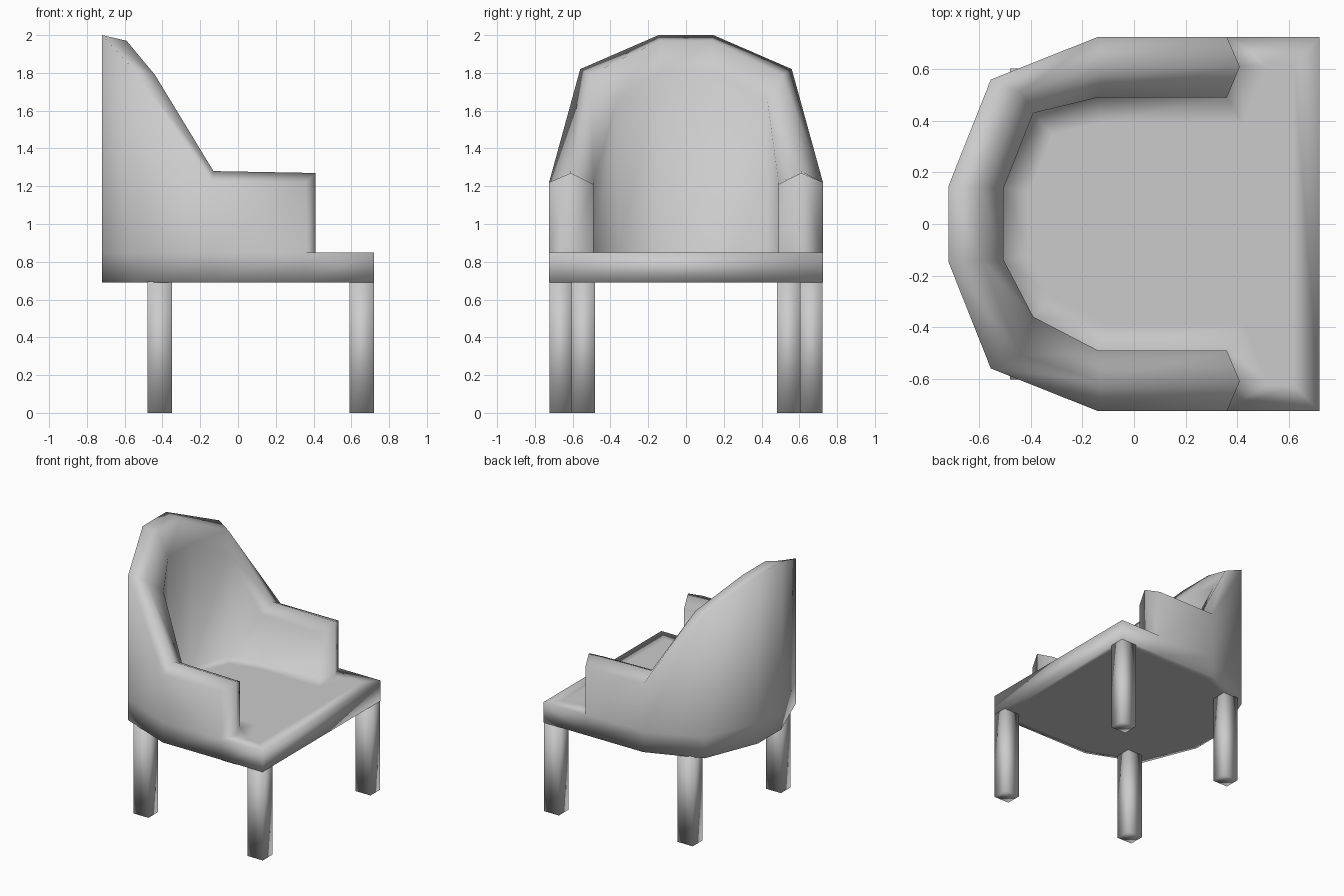
import bpy, bmesh

cube = bpy.data.objects.get("Cube")
if cube:
    bpy.data.objects.remove(cube, do_unlink=True)

grey = bpy.data.materials.new("soft grey")
grey.use_nodes = True
colour = (0.6, 0.6, 0.6, 1)
grey.diffuse_color = colour
grey.node_tree.nodes["Principled BSDF"].inputs["Base Color"].default_value = colour

FLOOR, BASE = 0.85, 0.69


def finish(name, bm):
    """Turn a bmesh into a smooth grey object."""
    bmesh.ops.recalc_face_normals(bm, faces=bm.faces)
    mesh = bpy.data.meshes.new(name)
    bm.to_mesh(mesh)
    bm.free()
    mesh.materials.append(grey)
    mesh.shade_smooth()
    obj = bpy.data.objects.new(name, mesh)
    bpy.context.collection.objects.link(obj)
    return obj


# Stations from arm tip to back: outer, ridge and inner points of the shell
half = [
    ((0.36, 0.725, 1.22), (0.41, 0.61, 1.27), (0.36, 0.49, 1.21)),
    ((-0.14, 0.725, 1.22), (-0.13, 0.61, 1.28), (-0.14, 0.49, 1.22)),
    ((-0.555, 0.56, 1.82), (-0.44, 0.51, 1.79), (-0.39, 0.43, 1.66)),
    ((-0.72, 0.145, 2.0), (-0.59, 0.14, 1.97), (-0.505, 0.14, 1.81)),
]
other = [tuple((x, -y, z) for x, y, z in s) for s in reversed(half)]
other[1] = other[1][:2] + ((-0.39, -0.36, 1.66),)

# Seat and wrap-around shell in one skin
bm = bmesh.new()
rings = []
for outer, ridge, inner in half + other:
    points = [(*outer[:2], BASE), (*outer[:2], FLOOR), outer, ridge, inner, (*inner[:2], FLOOR)]
    rings.append([bm.verts.new(p) for p in points])
for a, b in zip(rings, rings[1:]):
    for i in range(5):
        bm.faces.new((a[i], a[i + 1], b[i + 1], b[i]))

# Wedge-shaped arm fronts and the front corners of the seat
tips, corners = [], []
for ring, side in ((rings[0], 1), (rings[-1], -1)):
    tip = bm.verts.new((0.41, side * 0.61, FLOOR))
    low, high = (bm.verts.new((0.72, side * 0.725, z)) for z in (BASE, FLOOR))
    bm.faces.new((ring[1], ring[2], ring[3], tip))
    bm.faces.new((tip, ring[3], ring[4], ring[5]))
    bm.faces.new((ring[0], ring[1], high, low))
    tips.append(tip)
    corners.append((low, high))
(low_l, high_l), (low_r, high_r) = corners
bm.faces.new((low_l, high_l, high_r, low_r))

# Seat top and underside, with an inset to keep the middle flat
top = bm.faces.new([high_l, rings[0][1], tips[0]] + [r[5] for r in rings]
                   + [tips[1], rings[-1][1], high_r])
under = bm.faces.new([low_l] + [r[0] for r in rings] + [low_r])
bmesh.ops.recalc_face_normals(bm, faces=bm.faces)
for face, width in ((top, 0.1), (under, 0.05)):
    bmesh.ops.inset_region(bm, faces=[face], thickness=width, use_even_offset=True)
finish("seat_shell", bm)

# Four square legs
for name, x, y in (("front", 0.655, 0.663), ("back", -0.415, 0.543)):
    for side, word in ((1, "a"), (-1, "b")):
        bm = bmesh.new()
        bmesh.ops.create_cube(bm, size=1)
        for v in bm.verts:
            v.co.x = x + v.co.x * 0.13
            v.co.y = side * y + v.co.y * 0.12
            v.co.z = (v.co.z + 0.5) * (BASE + 0.005)
        finish(f"{name}_leg_{word}", bm)
